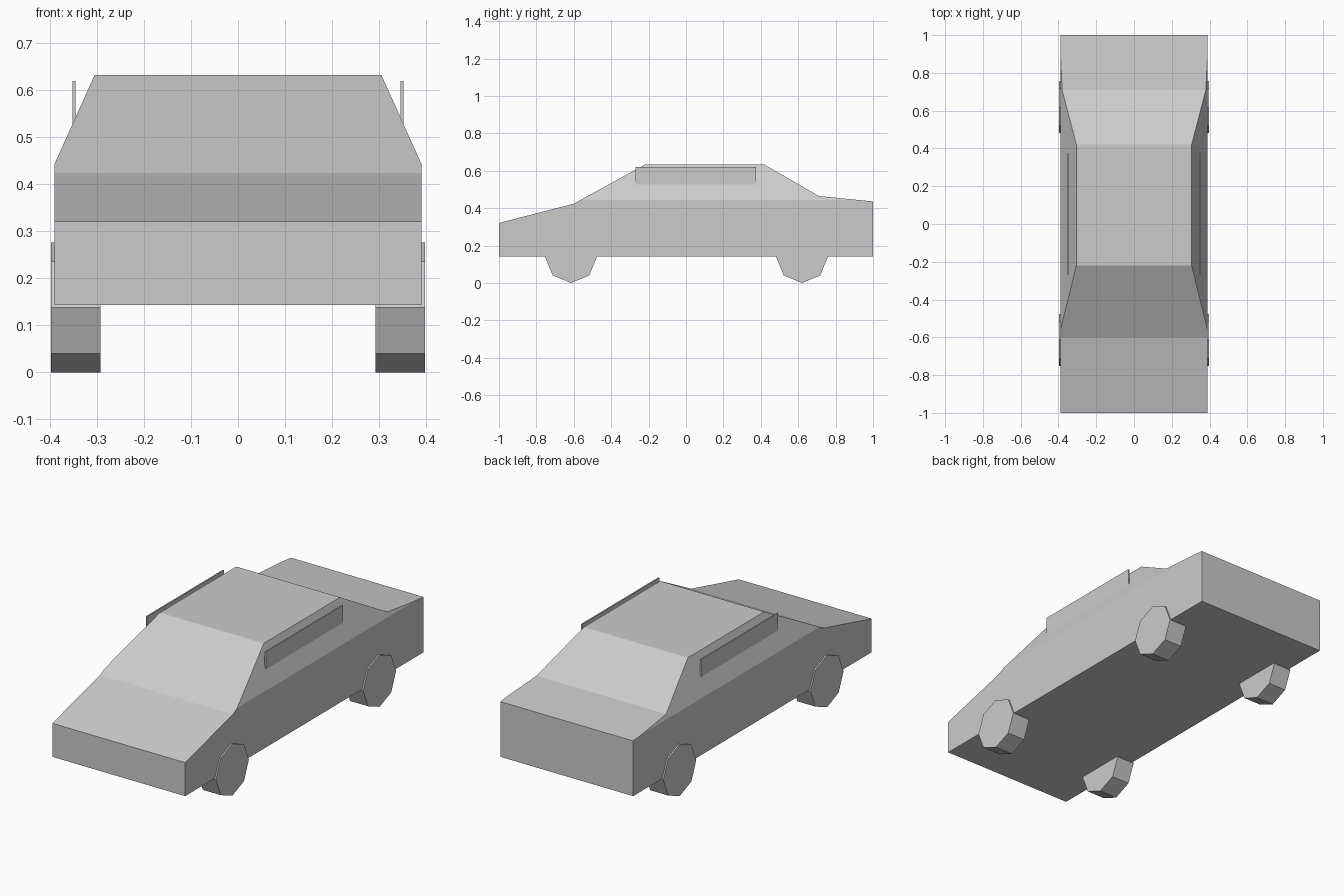
import bpy
import bmesh
import math
from mathutils import Matrix, Vector

cube = bpy.data.objects.get("Cube")
if cube:
    bpy.data.objects.remove(cube, do_unlink=True)

grey = bpy.data.materials.new("plain grey")
grey.use_nodes = True
colour = (0.6, 0.6, 0.6, 1)
grey.diffuse_color = colour
grey.node_tree.nodes["Principled BSDF"].inputs["Base Color"].default_value = colour


def finish(bm, name):
    """Turn a bmesh into a flat-shaded grey object."""
    bmesh.ops.recalc_face_normals(bm, faces=bm.faces)
    mesh = bpy.data.meshes.new(name)
    bm.to_mesh(mesh)
    bm.free()
    mesh.materials.append(grey)
    obj = bpy.data.objects.new(name, mesh)
    bpy.context.collection.objects.link(obj)
    return obj


# Body: side profile extruded across the width
half_width = 0.39
profile = [(-1, 0.143), (1, 0.143), (1, 0.436), (0.71, 0.465),
           (0.42, 0.633), (-0.22, 0.633), (-0.6, 0.424), (-1, 0.321)]
bm = bmesh.new()
side = bm.faces.new([bm.verts.new((-half_width, y, z)) for y, z in profile])
extruded = bmesh.ops.extrude_face_region(bm, geom=[side])["geom"]
bmesh.ops.translate(bm, vec=(2 * half_width, 0, 0),
                    verts=[v for v in extruded if isinstance(v, bmesh.types.BMVert)])

# Slanted cabin sides, sliced off above the shoulder line
for s in (-1, 1):
    geom = bm.verts[:] + bm.edges[:] + bm.faces[:]
    cut = bmesh.ops.bisect_plane(bm, geom=geom, plane_co=(s * half_width, 0, 0.444),
                                 plane_no=Vector((s * 0.189, 0, 0.085)), clear_outer=True)
    rim = [e for e in cut["geom_cut"] if isinstance(e, bmesh.types.BMEdge)]
    bmesh.ops.holes_fill(bm, edges=rim, sides=0)
finish(bm, "car_body")

for s, side_name in ((1, "left"), (-1, "right")):
    # Eight-sided wheels
    for y, end in ((-0.615, "front"), (0.62, "rear")):
        bm = bmesh.new()
        bmesh.ops.create_cone(bm, cap_ends=True, segments=8, radius1=0.138,
                              radius2=0.138, depth=0.105)
        place = (Matrix.Translation((s * 0.345, y, 0.138))
                 @ Matrix.Rotation(math.pi / 2, 4, "Y"))
        bmesh.ops.transform(bm, matrix=place, verts=bm.verts)
        finish(bm, f"{end}_{side_name}_wheel")

    # Thin upright plates beside the roof
    bm = bmesh.new()
    place = (Matrix.Translation((s * 0.349, 0.053, 0.573))
             @ Matrix.Diagonal((0.007, 0.645, 0.094, 1)))
    bmesh.ops.create_cube(bm, size=1, matrix=place)
    finish(bm, f"{side_name}_roof_plate")
